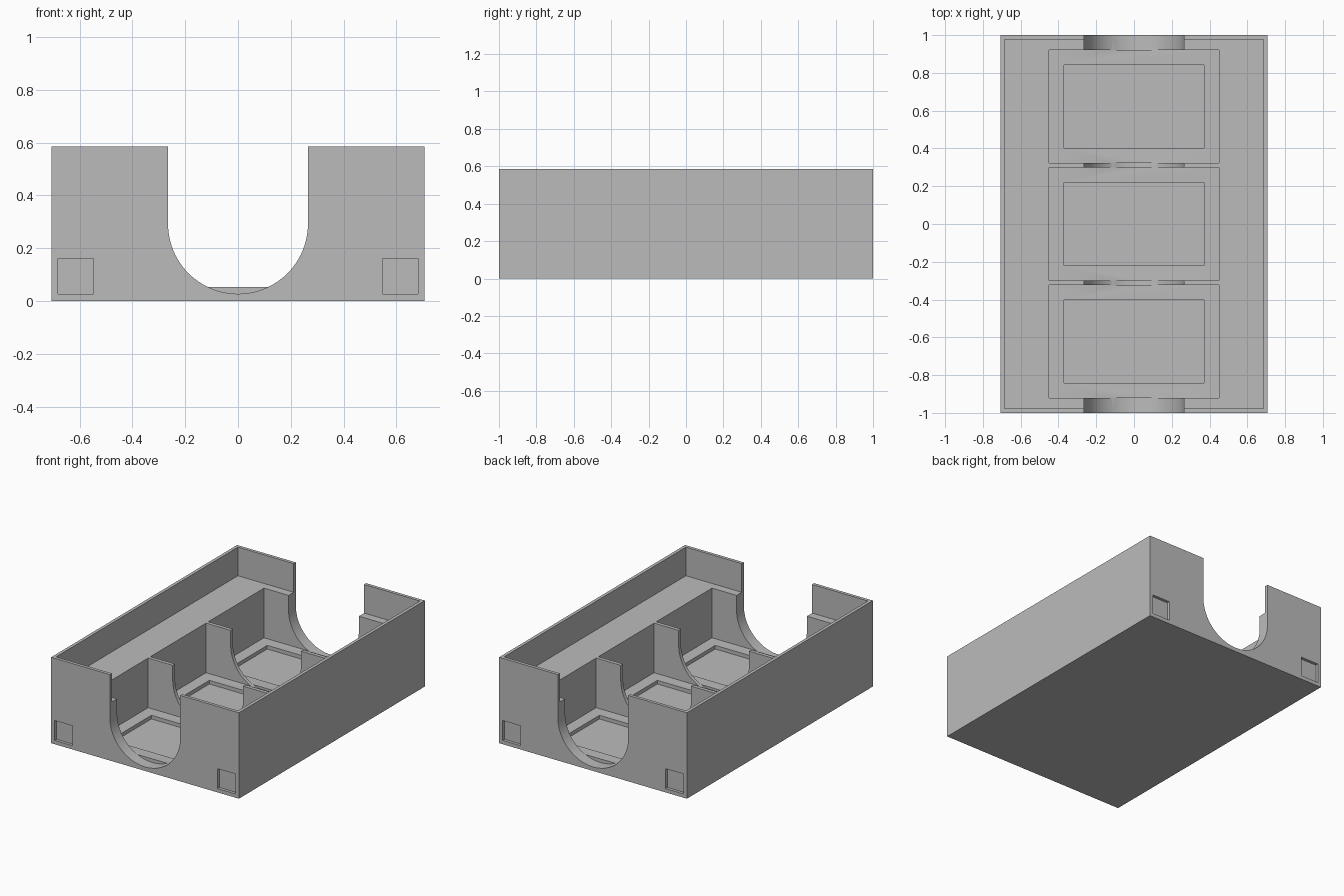
import bpy, bmesh, math
from mathutils import Vector

cube = bpy.data.objects.get("Cube")
if cube:
    bpy.data.objects.remove(cube, do_unlink=True)

HX, HY, H = 0.707, 1.0, 0.585        # outer half sizes and height
WALL, BASE, FLOOR, LEDGE = 0.022, 0.027, 0.052, 0.39
PITCH, POCKET_X, POCKET_Y = 0.623, 0.45, 0.299
SLOT_R = 0.265

grey = bpy.data.materials.new("plain grey")
grey.use_nodes = True
colour = (0.5, 0.5, 0.5, 1)
grey.diffuse_color = colour
grey.node_tree.nodes["Principled BSDF"].inputs["Base Color"].default_value = colour


def finish(name, bm):
    bmesh.ops.recalc_face_normals(bm, faces=bm.faces)
    mesh = bpy.data.meshes.new(name)
    bm.to_mesh(mesh)
    bm.free()
    mesh.materials.append(grey)
    ob = bpy.data.objects.new(name, mesh)
    bpy.context.collection.objects.link(ob)
    return ob


def box(name, lo, hi):
    bm = bmesh.new()
    bmesh.ops.create_cube(bm, size=1)
    lo, hi = Vector(lo), Vector(hi)
    for v in bm.verts:
        v.co = (lo + hi) / 2 + v.co * (hi - lo)
    return finish(name, bm)


def slot(name, y0, y1):
    """Round-bottomed upright channel running along y."""
    n = 48
    pts = [(-SLOT_R, H + 0.1)]
    for i in range(n + 1):
        a = math.pi * (1 + i / n)
        pts.append((SLOT_R * math.cos(a), BASE + SLOT_R * (1 + math.sin(a))))
    pts.append((SLOT_R, H + 0.1))
    bm = bmesh.new()
    face = bm.faces.new([bm.verts.new((x, y0, z)) for x, z in pts])
    ext = bmesh.ops.extrude_face_region(bm, geom=[face])
    moved = [g for g in ext["geom"] if isinstance(g, bmesh.types.BMVert)]
    bmesh.ops.translate(bm, verts=moved, vec=(0, y1 - y0, 0))
    return finish(name, bm)


def carve(body, cutter):
    mod = body.modifiers.new("cut", "BOOLEAN")
    mod.operation = "DIFFERENCE"
    mod.solver = "EXACT"
    mod.object = cutter
    cutter.hide_render = True
    bpy.context.view_layer.objects.active = body
    bpy.ops.object.modifier_apply(modifier=mod.name)
    bpy.data.objects.remove(cutter, do_unlink=True)


# Outer block
tray = box("storage_tray", (-HX, -HY, 0), (HX, HY, H))

# Shallow rim recess above the ledge
carve(tray, box("rim_cutter", (-HX + WALL, -HY + WALL, LEDGE),
                (HX - WALL, HY - WALL, H + 0.1)))

# Three pockets, each with a sunken floor panel
for k in (-1, 0, 1):
    y = k * PITCH
    carve(tray, box("pocket_cutter", (-POCKET_X, y - POCKET_Y, FLOOR),
                    (POCKET_X, y + POCKET_Y, H + 0.05)))
    carve(tray, box("floor_cutter", (-0.37, y - 0.22, BASE),
                    (0.37, y + 0.22, FLOOR + 0.05)))

# Rounded channels through the end walls and dividers
end = PITCH + POCKET_Y - 0.001
div0, div1 = POCKET_Y - 0.001, PITCH - POCKET_Y + 0.001
for s in (-1, 1):
    for a, b in ((end, HY + 0.1), (div0, div1)):
        carve(tray, slot("slot_cutter", *sorted((s * a, s * b))))

# Square sockets in the lower corners of both ends
for sx in (-1, 1):
    for sy in (-1, 1):
        x0, x1 = sorted((sx * 0.547, sx * 0.682))
        y0, y1 = sorted((sy * (HY - 0.02), sy * (HY + 0.1)))
        carve(tray, box("socket_cutter", (x0, y0, 0.026), (x1, y1, 0.161)))

# Smooth the channel curves, keep edges sharp
bpy.ops.object.select_all(action="DESELECT")
tray.select_set(True)
bpy.context.view_layer.objects.active = tray
bpy.ops.object.shade_smooth_by_angle(angle=math.radians(30))
